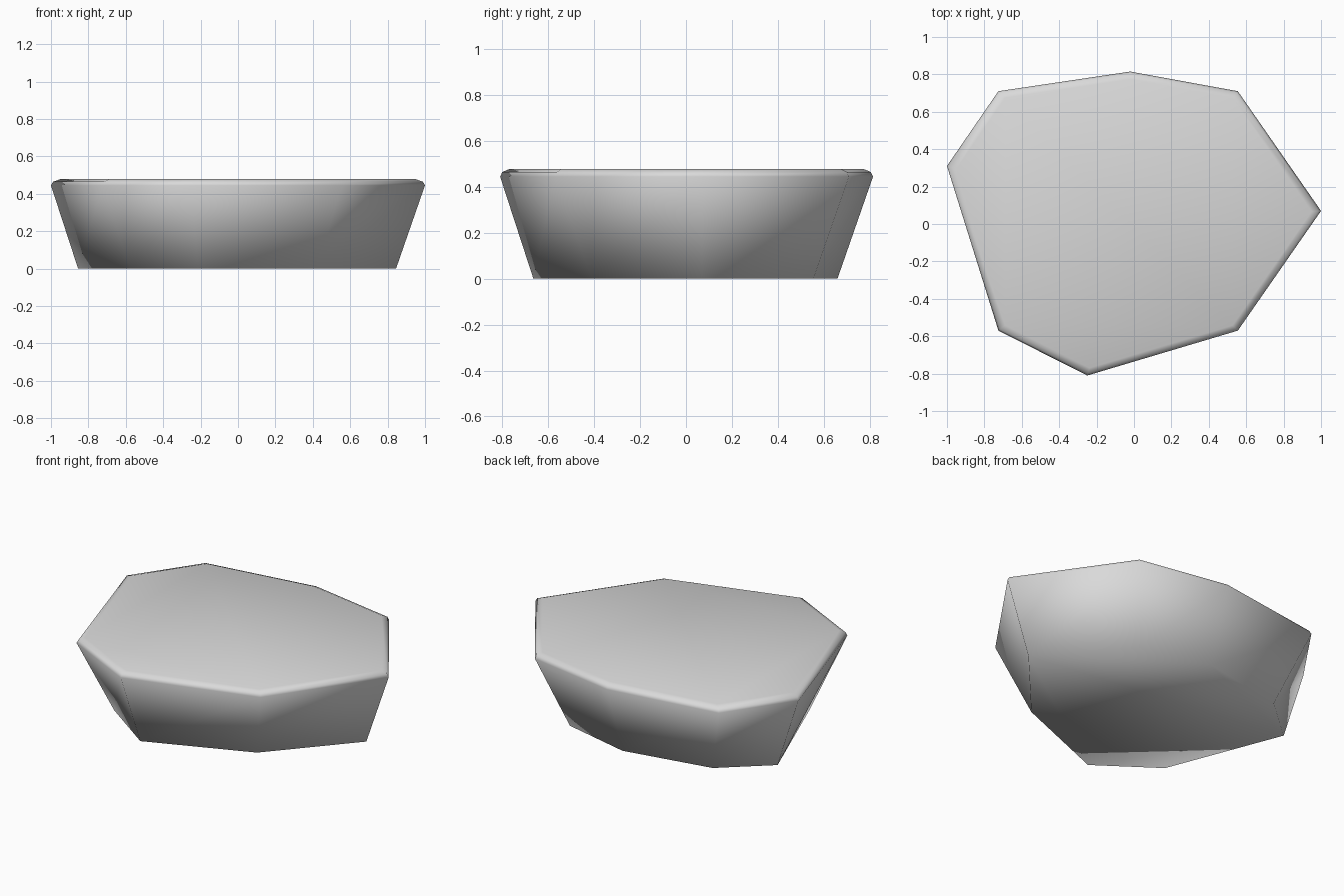
import bpy
import bmesh

cube = bpy.data.objects.get("Cube")
if cube:
    bpy.data.objects.remove(cube, do_unlink=True)

# Stone colour
stone = bpy.data.materials.new("light_grey_stone")
stone.use_nodes = True
colour = (0.7, 0.7, 0.7, 1.0)
stone.diffuse_color = colour
stone.node_tree.nodes["Principled BSDF"].inputs["Base Color"].default_value = colour

# Irregular eight-sided outlines, same corner order, counter-clockwise
rim = [(1.0, 0.07), (0.555, 0.71), (-0.02, 0.815), (-0.725, 0.71),
       (-1.0, 0.31), (-0.725, -0.57), (-0.25, -0.81), (0.555, -0.57)]
base = [(0.845, 0.07), (0.42, 0.555), (-0.02, 0.66), (-0.575, 0.555),
        (-0.855, 0.31), (-0.575, -0.41), (-0.215, -0.665), (0.42, -0.41)]


def shrink(outline, factor):
    return [(x * factor, y * factor) for x, y in outline]


# Flat stone slab: tapered wall, softened rim, flat top
layers = [(base, 0.0), (rim, 0.445), (shrink(rim, 0.988), 0.465),
          (shrink(rim, 0.95), 0.478)]

bm = bmesh.new()
rings = [[bm.verts.new((x, y, z)) for x, y in outline] for outline, z in layers]
bm.faces.new(reversed(rings[0]))
bm.faces.new(rings[-1])
count = len(rim)
for low, high in zip(rings, rings[1:]):
    for i in range(count):
        j = (i + 1) % count
        bm.faces.new((low[i], low[j], high[j], high[i]))
for face in bm.faces:
    face.smooth = True

mesh = bpy.data.meshes.new("flat_stone")
bm.to_mesh(mesh)
bm.free()
mesh.materials.append(stone)
slab = bpy.data.objects.new("flat_stone", mesh)
bpy.context.collection.objects.link(slab)
